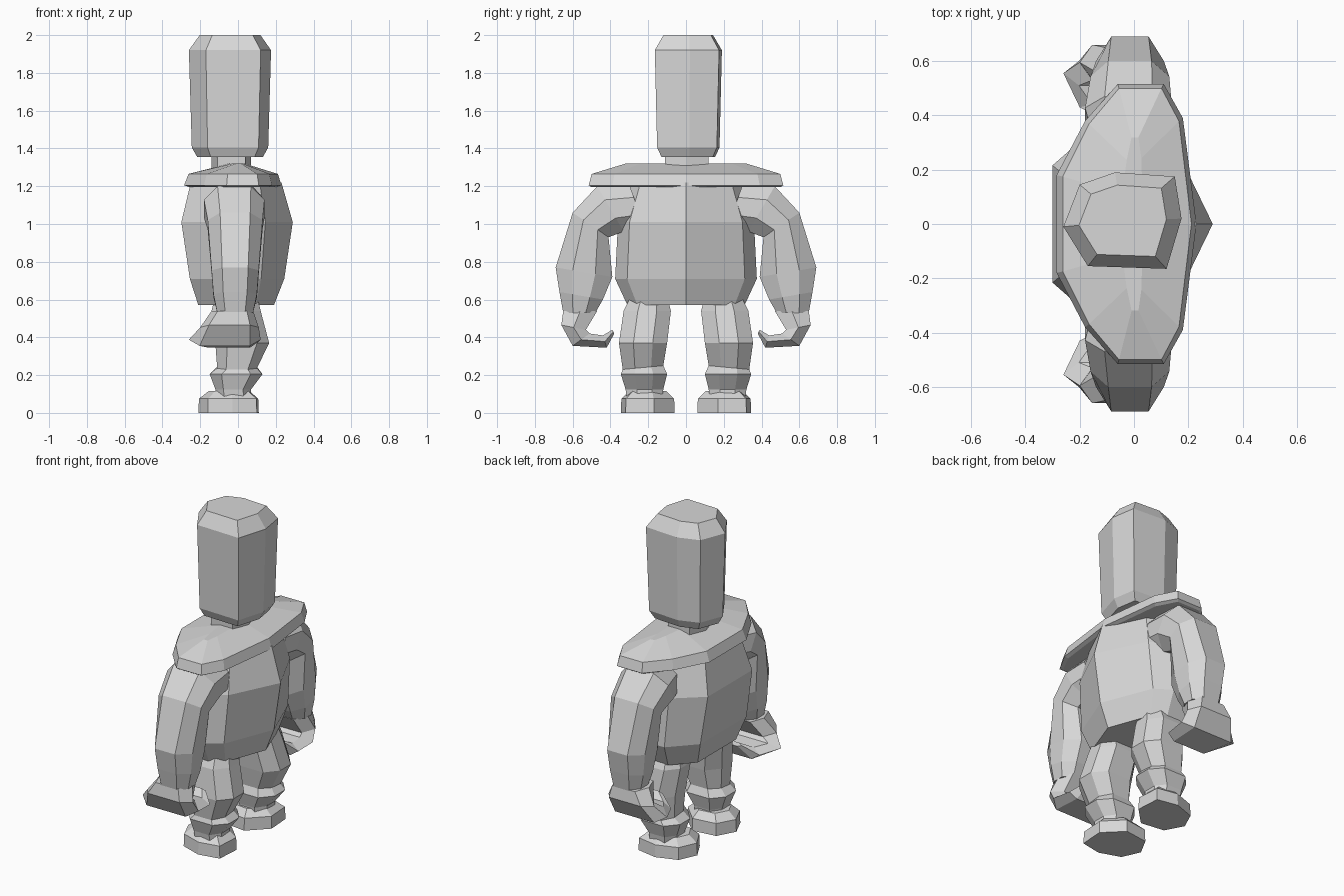
import bpy

if "Cube" in bpy.data.objects:
    bpy.data.objects.remove(bpy.data.objects["Cube"], do_unlink=True)

grey = bpy.data.materials.new("plain grey")
grey.use_nodes = True
GREY = (0.68, 0.68, 0.68, 1)
grey.diffuse_color = GREY
grey.node_tree.nodes["Principled BSDF"].inputs["Base Color"].default_value = GREY


def loft(name, rings, mirrored=False):
    """Skin a stack of equal-length rings and cap both ends."""
    n = len(rings[0])
    verts = [p for ring in rings for p in ring]
    faces = [list(range(n))[::-1], list(range(len(verts) - n, len(verts)))]
    for r in range(len(rings) - 1):
        for i in range(n):
            j = (i + 1) % n
            faces.append([r * n + i, r * n + j, (r + 1) * n + j, (r + 1) * n + i])
    mesh = bpy.data.meshes.new(name)
    mesh.from_pydata(verts, [], faces)
    mesh.materials.append(grey)
    obj = bpy.data.objects.new(name, mesh)
    bpy.context.collection.objects.link(obj)
    # Consistent outward normals
    bpy.context.view_layer.objects.active = obj
    obj.select_set(True)
    bpy.ops.object.mode_set(mode='EDIT')
    bpy.ops.mesh.select_all(action='SELECT')
    bpy.ops.mesh.normals_make_consistent(inside=False)
    bpy.ops.object.mode_set(mode='OBJECT')
    obj.select_set(False)
    if mirrored:
        mod = obj.modifiers.new("Mirror", 'MIRROR')
        mod.use_axis = (False, True, False)
        mod.use_mirror_merge = False


# Boxy cross-sections: (across, along x)
OCTAGON = [(1, -0.55), (1, 0.55), (0.4, 1), (-0.4, 1),
           (-1, 0.55), (-1, -0.55), (-0.4, -1), (0.4, -1)]
HEXAGON = [(1, -0.7), (1, 0.7), (0, 1), (-1, 0.7), (-1, -0.7), (0, -1)]


def section(shape, inner, outer, x0, x1):
    """Ring spanning inner to outer in y, z and x0 to x1 in x."""
    return [((x0 + x1) / 2 + v * (x1 - x0) / 2,
             (inner[0] + outer[0]) / 2 + u * (outer[0] - inner[0]) / 2,
             (inner[1] + outer[1]) / 2 + u * (outer[1] - inner[1]) / 2) for u, v in shape]


def limb(name, shape, sections):
    loft(name, [section(shape, *s) for s in sections], mirrored=True)


def symmetric(half):
    """Close a half outline, given from back to front, across y = 0."""
    return half + [(x, -y) for x, y in reversed(half) if y > 0]


# Head: tall block with bevelled ends
outline = [(-0.26, -0.01), (-0.20, 0.145), (-0.07, 0.19), (0.15, 0.175),
           (0.175, 0.02), (0.12, -0.165), (-0.17, -0.155)]


def head_ring(z, scale):
    return [(-0.04 + (x + 0.04) * scale, 0.01 + (y - 0.01) * scale, z) for x, y in outline]


loft("head", [head_ring(1.355, 0.8), head_ring(1.405, 0.93),
              head_ring(1.92, 1.0), head_ring(2.0, 0.74)])

# Neck
loft("neck", [section(HEXAGON, (-0.11, z), (0.12, z), -0.14, 0.07) for z in (1.25, 1.38)])

# Shoulder collar: bevelled oval slab with a low ridge
collar = symmetric([(0.23, 0), (0.18, 0.39), (0.11, 0.515), (-0.06, 0.515),
                    (-0.18, 0.38), (-0.285, 0.18)])
loft("shoulder_collar", [
    [(x * 0.9, y * 0.97, 1.195) for x, y in collar],
    [(x, y, 1.205) for x, y in collar],
    [(x * 0.92, y * 0.97, 1.265) for x, y in collar],
    [(x * 0.15, y * 0.62, 1.32) for x, y in collar]])

# Torso: flat chest, wedge-shaped back
torso = []
for z, front, back, width in [(0.57, -0.21, 0.19, 0.31), (0.71, -0.255, 0.245, 0.375),
                              (1.01, -0.3, 0.29, 0.36), (1.22, -0.25, 0.23, 0.29)]:
    half = symmetric([(back, 0), (back * 0.5, width * 0.83), (back * 0.1, width),
                      (front * 0.45, width), (front, width * 0.6)])
    torso.append([(x, y, z) for x, y in half])
loft("torso", torso)

# Arms
limb("arm", OCTAGON, [
    ((0.22, 0.98), (0.30, 1.21), -0.14, 0.13),
    ((0.33, 0.96), (0.47, 1.20), -0.18, 0.14),
    ((0.41, 0.93), (0.60, 1.06), -0.16, 0.13),
    ((0.39, 0.72), (0.69, 0.77), -0.14, 0.11),
    ((0.44, 0.60), (0.67, 0.64), -0.13, 0.10),
    ((0.48, 0.53), (0.65, 0.53), -0.11, 0.08)])

# Mitten hands curling inwards
limb("hand", HEXAGON, [
    ((0.47, 0.54), (0.65, 0.54), -0.14, 0.08),
    ((0.53, 0.44), (0.66, 0.465), -0.20, 0.11),
    ((0.51, 0.42), (0.60, 0.355), -0.26, 0.12),
    ((0.44, 0.41), (0.42, 0.345), -0.20, 0.11),
    ((0.39, 0.44), (0.38, 0.42), -0.11, 0.05)])

# Legs with bulging knees and cuffs
limb("leg", OCTAGON, [((a, z), (b, z + tilt), x0, x1) for z, tilt, a, b, x0, x1 in [
    (0.62, 0.0, 0.10, 0.29, -0.12, 0.10),
    (0.54, 0.0, 0.08, 0.33, -0.14, 0.12),
    (0.37, 0.0, 0.10, 0.355, -0.12, 0.165),
    (0.25, -0.02, 0.12, 0.335, -0.11, 0.10),
    (0.205, 0.0, 0.10, 0.345, -0.15, 0.13),
    (0.125, 0.0, 0.12, 0.32, -0.12, 0.07),
    (0.05, 0.0, 0.13, 0.31, -0.11, 0.07)]])

# Feet: many-sided blocks with a sloping top
sole = [(0.11, 0.17), (0.10, 0.32), (-0.03, 0.345), (-0.16, 0.30),
        (-0.21, 0.19), (-0.15, 0.08), (0.0, 0.06)]
foot = [(0.0, 1.0), (0.075, 0.98), (0.115, 0.68)]
loft("foot", [[(-0.04 + (x + 0.04) * s, 0.2 + (y - 0.2) * s, z) for x, y in sole]
              for z, s in foot], mirrored=True)
